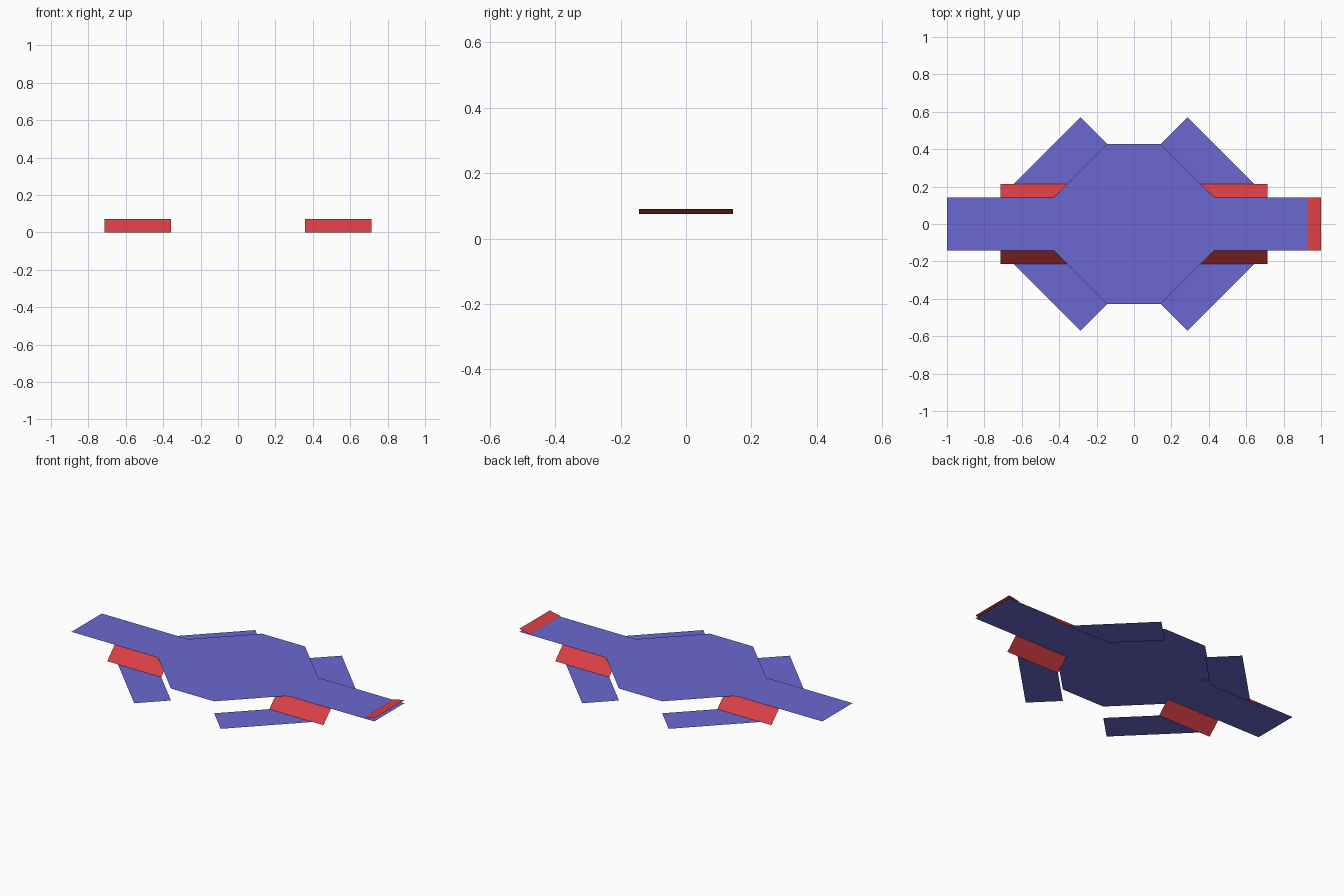
import bpy

cube = bpy.data.objects.get("Cube")
if cube:
    bpy.data.objects.remove(cube, do_unlink=True)


def make_material(name, colour):
    mat = bpy.data.materials.new(name)
    mat.use_nodes = True
    mat.diffuse_color = colour
    mat.node_tree.nodes["Principled BSDF"].inputs["Base Color"].default_value = colour
    return mat


BLUE = make_material("violet blue", (0.145, 0.139, 0.63, 1))
RED = make_material("red", (0.694, 0.05, 0.06, 1))

U = 1 / 14          # design grid unit
DECK = U            # height of the body sheet


def sheet(name, points, mat):
    """One flat polygon, wound so that its normal points up."""
    area = sum(a[0] * b[1] - b[0] * a[1]
               for a, b in zip(points, points[1:] + points[:1]))
    if area < 0:
        points = points[::-1]
    mesh = bpy.data.meshes.new(name)
    mesh.from_pydata(points, [], [range(len(points))])
    mesh.materials.append(mat)
    obj = bpy.data.objects.new(name, mesh)
    bpy.context.collection.objects.link(obj)
    return obj


# Body: an octagon with a straight arm at each end, mirrored from one quarter
quarter = [(14 * U, 2 * U), (6 * U, 2 * U), (2 * U, 6 * U)]
half = quarter + [(-x, y) for x, y in reversed(quarter)]
outline = half + [(x, -y) for x, y in reversed(half)]
sheet("body", [(x, y, DECK) for x, y in outline], BLUE)

# Raised flap at the end of one arm
sheet("end_flap", [(13 * U, -2 * U, 0.075), (14 * U, -2 * U, 0.09),
                   (14 * U, 2 * U, 0.09), (13 * U, 2 * U, 0.075)], RED)

# Four sloping hangers, each carrying a flat foot on the ground
for sx, side in ((1, "left"), (-1, "right")):
    for sy, end in ((-1, "front"), (1, "back")):
        hanger = [(5, 2, DECK), (10, 2, DECK), (10, 3, 0), (5, 3, 0)]
        foot = [(5, 3, 0), (9, 3, 0), (4, 8, 0), (2, 6, 0)]
        for name, shape, mat in (("hanger", hanger, RED), ("foot", foot, BLUE)):
            sheet(f"{end}_{side}_{name}",
                  [(sx * x * U, sy * y * U, z) for x, y, z in shape], mat)
